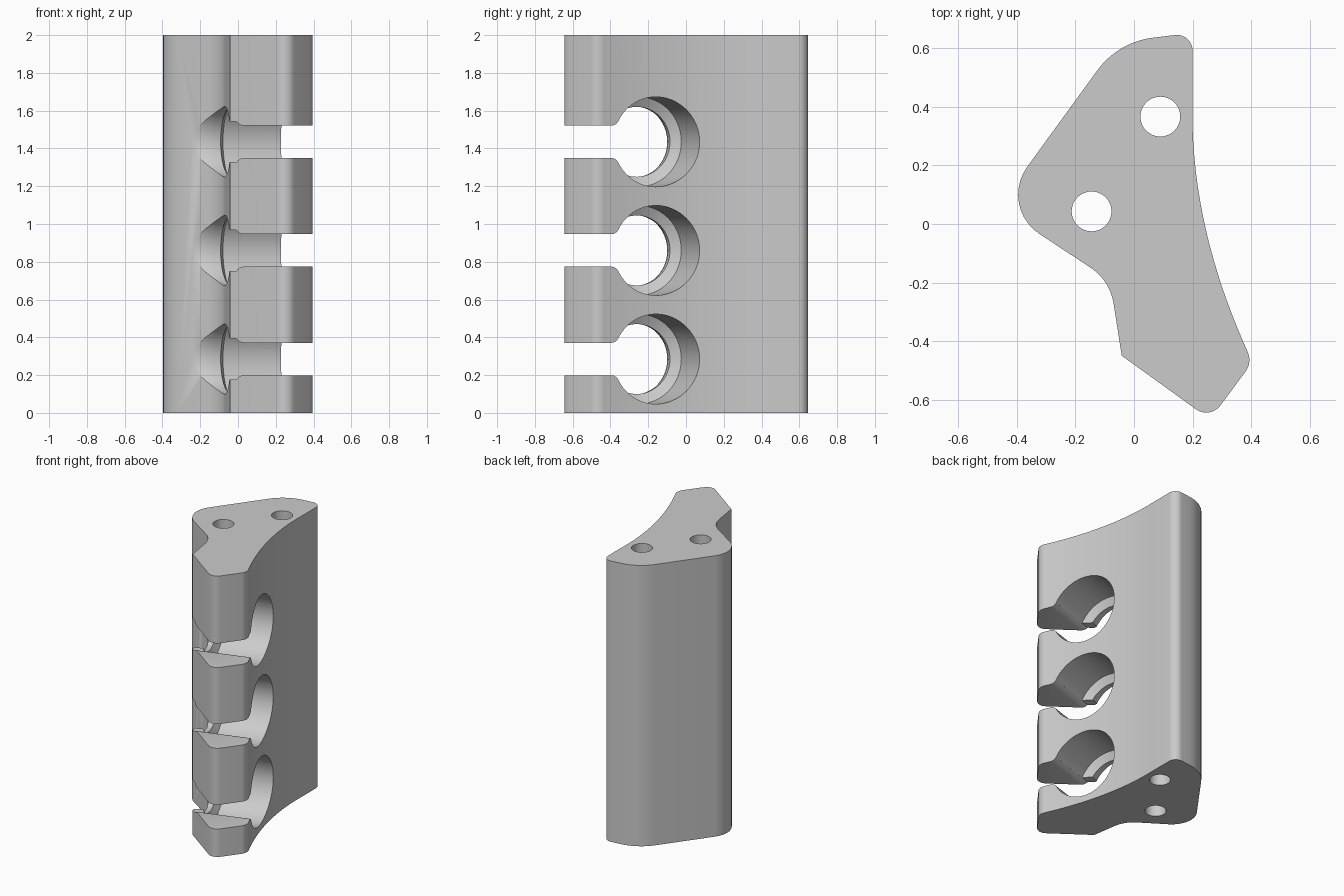
import bpy, math
from mathutils import Vector, Matrix

if "Cube" in bpy.data.objects:
    bpy.data.objects.remove(bpy.data.objects["Cube"])

grey = bpy.data.materials.new("plain grey")
grey.use_nodes = True
grey.diffuse_color = (0.6, 0.6, 0.6, 1)
grey.node_tree.nodes["Principled BSDF"].inputs["Base Color"].default_value = grey.diffuse_color


def make_object(name, rings, matrix=Matrix()):
    """Skin a stack of equal-length rings and cap both ends."""
    n = len(rings[0])
    verts = [matrix @ Vector(p) for ring in rings for p in ring]
    faces = [tuple(reversed(range(n))), tuple(range(len(verts) - n, len(verts)))]
    for k in range(len(rings) - 1):
        for i in range(n):
            j = (i + 1) % n
            faces.append((k * n + i, k * n + j, k * n + n + j, k * n + n + i))
    mesh = bpy.data.meshes.new(name)
    mesh.from_pydata(verts, [], faces)
    mesh.materials.append(grey)
    obj = bpy.data.objects.new(name, mesh)
    bpy.context.collection.objects.link(obj)
    return obj


def rounded(corners, steps=10):
    """Replace each corner (x, y, tangent length) by a true arc."""
    out = []
    for i, (x, y, d) in enumerate(corners):
        p = Vector((x, y))
        if not d:
            out.append(p)
            continue
        a = (Vector(corners[i - 1][:2]) - p).normalized()
        b = (Vector(corners[(i + 1) % len(corners)][:2]) - p).normalized()
        half = a.angle(b) / 2
        centre = p + (a + b).normalized() * d / math.cos(half)
        start, end = p + a * d - centre, p + b * d - centre
        sweep = math.pi - 2 * half
        for k in range(steps + 1):
            t = k / steps
            out.append(centre + (start * math.sin((1 - t) * sweep)
                                 + end * math.sin(t * sweep)) / math.sin(sweep))
    return out


def circle(r, z, n=64):
    return [(r * math.cos(math.tau * i / n), r * math.sin(math.tau * i / n), z) for i in range(n)]


# Plan outline: concave right side, then the rounded corners
p0, p1, p2 = Vector((0.39, -0.44)), Vector((0.19, 0)), Vector((0.2, 0.42))
concave = []
for k in range(25):
    t = k / 24
    p = p0 * (1 - t) ** 2 + p1 * 2 * t * (1 - t) + p2 * t ** 2
    concave.append((p.x, p.y, 0))
outline = rounded(concave + [
    (0.2, 0.653, 0.06), (-0.055, 0.622, 0.12), (-0.464, 0.059, 0.168),
    (-0.082, -0.193, 0.08), (-0.042, -0.45, 0), (0.26, -0.668, 0.06),
    (0.405, -0.472, 0.04)])
body = make_object("rack_body", [[(p.x, p.y, z) for p in outline] for z in (0, 2)])

# Two vertical screw holes
cutters = []
for x, y in ((0.09, 0.367), (-0.145, 0.043)):
    cutters.append(make_object("screw_hole_cutter", [circle(0.068, -0.1, 48), circle(0.068, 2.1, 48)],
                               Matrix.Translation((x, y, 0))))

# Three stepped bores with a flared exit, each opened to the front by a slot
along, across, up = Vector((0.953, 0.303, 0)), Vector((-0.303, 0.953, 0)), Vector((0, 0, 1))
bore = [(-0.5, 0.285), (-0.47, 0.25), (-0.44, 0.224), (-0.41, 0.206), (-0.38, 0.195),
        (-0.34, 0.187), (-0.3, 0.185), (-0.27, 0.238), (0.3, 0.238)]
lip = [(-0.9, 0.086), (-0.248, 0.086), (-0.237, 0.088), (-0.228, 0.092),
       (-0.219, 0.099), (-0.212, 0.108), (-0.12, 0.108)]
slot = [(s, -h) for s, h in lip] + [(s, h) for s, h in reversed(lip)]
for z in (0.285, 0.86, 1.435):
    frame = Matrix((across, up, along)).transposed().to_4x4()
    frame.translation = (0.25, -0.17, z)
    cutters.append(make_object("bore_cutter", [circle(r, t) for t, r in bore], frame))
    cutters.append(make_object("slot_cutter", [[(s, h, t) for s, h in slot] for t in (-0.8, 0.8)], frame))

# Cut everything and tidy up
bpy.context.view_layer.objects.active = body
body.select_set(True)
for cutter in cutters:
    cutter.hide_render = True
    mod = body.modifiers.new("cut", "BOOLEAN")
    mod.operation, mod.solver, mod.object = "DIFFERENCE", "EXACT", cutter
    bpy.ops.object.modifier_apply(modifier=mod.name)
    bpy.data.objects.remove(cutter)
bpy.ops.object.shade_smooth_by_angle(angle=math.radians(25))
